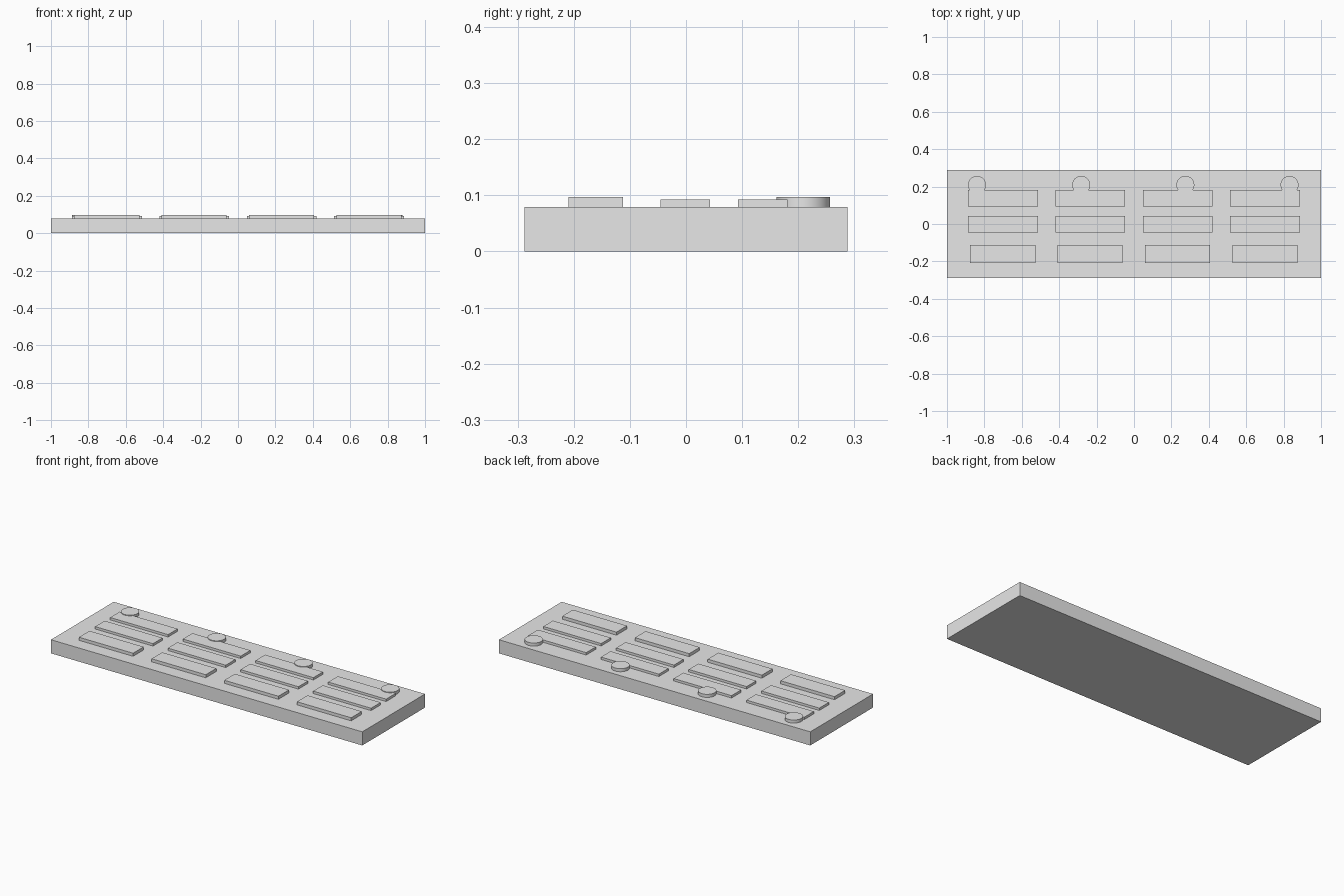
import bpy

# Remove the default cube
if "Cube" in bpy.data.objects:
    bpy.data.objects.remove(bpy.data.objects["Cube"], do_unlink=True)

# Single plain material
GREY = (0.8, 0.8, 0.8, 1)
grey = bpy.data.materials.new("plain_grey")
grey.use_nodes = True
grey.diffuse_color = GREY
grey.node_tree.nodes["Principled BSDF"].inputs["Base Color"].default_value = GREY


def finish(name):
    obj = bpy.context.object
    obj.name = obj.data.name = name
    obj.data.materials.append(grey)
    return obj


def block(name, x, y, width, depth, bottom, top):
    bpy.ops.mesh.primitive_cube_add(size=1, location=(x, y, (bottom + top) / 2))
    obj = finish(name)
    obj.scale = (width, depth, top - bottom)
    bpy.ops.object.transform_apply(location=False, rotation=False, scale=True)


def disc(name, x, y, radius, bottom, top):
    bpy.ops.mesh.primitive_cylinder_add(
        vertices=48, radius=radius, depth=top - bottom,
        location=(x, y, (bottom + top) / 2))
    finish(name)
    bpy.ops.object.shade_smooth_by_angle()


# Base slab
BASE_TOP = 0.079
block("base_slab", 0, 0, 2, 0.576, 0, BASE_TOP)

# Four columns of raised plates, each with a round button at the back
for i in range(4):
    step = i - 1.5
    x = step * 0.467
    n = i + 1
    block(f"front_plate_{n}", x - 0.001, -0.161, 0.348, 0.097, BASE_TOP, 0.097)
    block(f"middle_plate_{n}", x, -0.001, 0.372, 0.088, BASE_TOP, 0.093)
    block(f"back_plate_{n}", x, 0.137, 0.372, 0.088, BASE_TOP, 0.093)
    disc(f"round_button_{n}", step * 0.557 - 0.004, 0.209, 0.048, BASE_TOP, 0.097)
